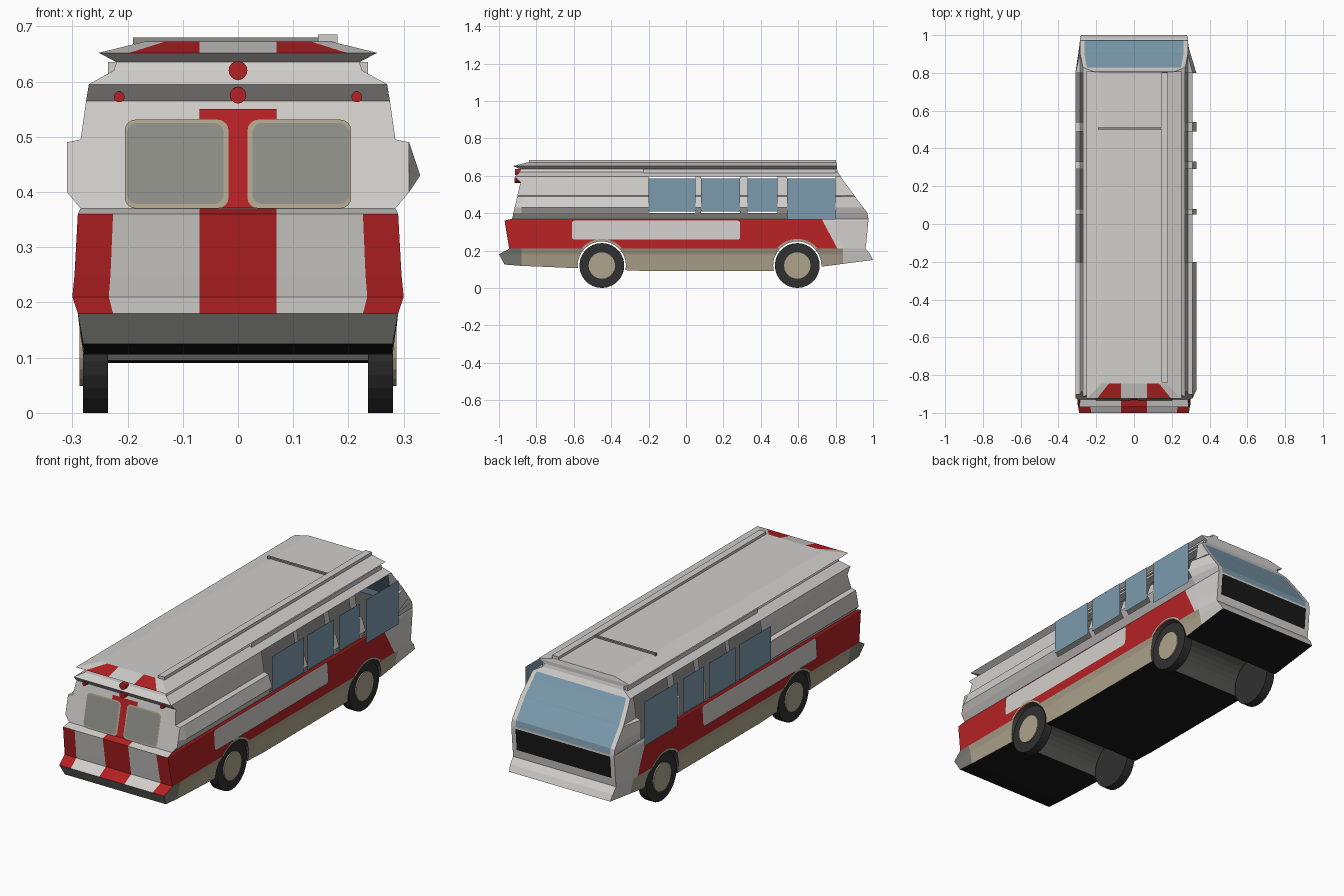
import bpy, bmesh, math

if "Cube" in bpy.data.objects:
    bpy.data.objects.remove(bpy.data.objects["Cube"])

# Flat colours (linear)
COLOURS = {
    "white": (.64, .62, .60), "red": (.46, .015, .017), "tan": (.42, .37, .26),
    "bumper_grey": (.21, .21, .19), "window_grey": (.27, .27, .25),
    "glass_blue": (.20, .33, .42), "black": (.009, .009, .009),
    "tyre": (.03, .03, .031), "dark_grey": (.09, .09, .085)}
MATS = []
for n, c in COLOURS.items():
    m = bpy.data.materials.new(n)
    m.diffuse_color = (*c, 1)
    m.use_nodes = True
    m.node_tree.nodes["Principled BSDF"].inputs["Base Color"].default_value = m.diffuse_color
    MATS.append(m)
IDX = {n: i for i, n in enumerate(COLOURS)}


def make(name, verts, faces, mats):
    """Mesh object; mats is one colour name or one per face."""
    me = bpy.data.meshes.new(name)
    me.from_pydata(verts, [], faces)
    for m in MATS:
        me.materials.append(m)
    for i, p in enumerate(me.polygons):
        p.material_index = IDX[mats if isinstance(mats, str) else mats[i]]
    ob = bpy.data.objects.new(name, me)
    bpy.context.collection.objects.link(ob)
    return ob


def box(name, x0, x1, y0, y1, z0, z1, mat):
    v = [(x, y, z) for z in (z0, z1) for x, y in ((x0, y0), (x1, y0), (x1, y1), (x0, y1))]
    f = [(3, 2, 1, 0), (4, 5, 6, 7)] + [(i, (i + 1) % 4, (i + 1) % 4 + 4, i + 4) for i in range(4)]
    return make(name, v, f, mat)


def cylinder(name, axis, a0, a1, u, z, r, mat, n=28):
    """Cylinder along x or y from a0 to a1; u is the other horizontal coordinate."""
    v = []
    for a in (a0, a1):
        for i in range(n):
            t = 2 * math.pi * i / n
            p, q = u + r * math.cos(t), z + r * math.sin(t)
            v.append((a, p, q) if axis == "x" else (p, a, q))
    f = [tuple(range(n - 1, -1, -1)), tuple(range(n, 2 * n))]
    f += [(i, (i + 1) % n, (i + 1) % n + n, i + n) for i in range(n)]
    ob = make(name, v, f, mat)
    bm = bmesh.new()
    bm.from_mesh(ob.data)
    bmesh.ops.recalc_face_normals(bm, faces=bm.faces)
    bm.to_mesh(ob.data)
    bm.free()
    return ob


def plate(name, u0, u1, z0, z1, r, place, mat):
    """Rounded rectangle laid on a surface by place(u, z)."""
    pts = []
    for cu, cz, s in ((u1 - r, z1 - r, 0), (u0 + r, z1 - r, 1), (u0 + r, z0 + r, 2), (u1 - r, z0 + r, 3)):
        for k in range(5 if r else 1):
            t = math.pi / 2 * (s + k / 4)
            pts.append(place(cu + r * math.cos(t), cz + r * math.sin(t)))
    return make(name, pts, [tuple(range(len(pts)))], mat)


# Body as stacked rings: half width, height, rear y, front y
COLS = [-.88, -.20, .05, .08, .29, .33, .49, .54]
NC = len(COLS) + 2
NS = NC + 1                      # edges along one side
LOWER = [(.28, None, -.97, 1.0), (.29, .18, -1.0, .985), (.30, .21, -.945, .96),
         (.296, .25, -.952, .965), (.29, .36, -.97, .975), (.285, .37, -.93, .975)]
UPPER = [(.285, .37, -.93, .975), (.31, .40, -.923, .97), (.31, .43, -.916, .948),
         (.31, .49, -.902, .903), (.285, .495, -.901, .90), (.275, .565, -.885, .848),
         (.27, .595, -.915, .828), (.225, .62, -.89, .812), (.22, .635, -.885, .808),
         (.252, .652, -.925, .808), (.17, .672, -.845, .804)]


def belly(y):
    return .09 + max(0, -.52 - y) * .078 + max(0, y - .54) * .13


def ring(w, z, yr, yf):
    t = 0 if z is None else min(1, max(0, (z - .21) / .15))
    cols = [max(COLS[0], yr + .03)] + COLS[1:] + [.81 - .08 * t, .84 - .04 * t]
    wf, s, g = min(w, .285), .78 * w, .92 * min(w, .285)
    wr = .33 if z == .43 else w
    p = [(w, yr)] + [(wr, y) for y in cols] + [(wf, yf), (g, yf), (-g, yf), (-wf, yf)]
    p += [(-w, y) for y in reversed(cols)] + [(-w, yr)]
    p += [(x, yr) for x in (-s, -.07, .07, s)]
    return [(x, y, belly(y) if z is None else z) for x, y in p]


def side_of(i):
    if i < NS:
        return "side", i
    if i < NS + 3:
        return "front", i - NS
    if i < 2 * NS + 3:
        return "side", 2 * NS + 2 - i
    return "rear", i - 2 * NS - 3


def cap(base, flip):
    n, out = 2 * NS + 8, []
    for k in range(NS):
        f = [k] + (list(range(n - 1, n - 5, -1)) if k == 0 else [])
        f += [2 * NS + 3 - k, 2 * NS + 2 - k]
        f += ([NS + 2, NS + 1] if k == NS - 1 else []) + [k + 1]
        out.append(tuple(base + i for i in (reversed(f) if flip else f)))
    return out


def stack(name, levels, rule, bottom, top):
    v, f, m = [], [], []
    for lv in levels:
        v += ring(*lv)
    n = 2 * NS + 8
    for l in range(len(levels) - 1):
        for i in range(n):
            c = rule(l, *side_of(i))
            if c:
                j = (i + 1) % n
                f.append((l * n + i, l * n + j, l * n + n + j, l * n + n + i))
                m.append(c)
    for colour, base, flip in ((bottom, 0, False), (top, (len(levels) - 1) * n, True)):
        if colour:
            faces = cap(base, flip)
            f += faces
            m += [colour] * len(faces)
    return make(name, v, f, m)


def lower_rule(l, s, k):
    if s == "front":
        return "black" if l == 3 and k == 1 else "white"
    if s == "rear":
        return "bumper_grey" if l == 0 else ("red" if k in (0, 2, 4) and (l < 4 or k == 2) else "white")
    if l < 2:
        return "bumper_grey" if k == 0 else "white" if k == NS - 1 else "tan"
    return "red" if k < NS - 2 else "white"


def upper_rule(l, s, k):
    if s == "side" and 1 <= l <= 5 and k in (2, 4, 6, 8, 9):
        return None                                   # window openings
    if s == "front" and k == 1 and l <= 5:
        return "glass_blue"                           # windshield
    if s == "rear" and l == 9 and k in (1, 3):
        return "red"
    return "white"


lower = stack("lower_body", LOWER, lower_rule, "black", "dark_grey")
stack("upper_body_and_roof", UPPER, upper_rule, None, "white")

# Wheels, axle channels and arch trims
for end, y in (("rear", -.45), ("front", .595)):
    cut = cylinder(end + "_axle_cutter", "x", -.4, .4, y, .12, .129, "dark_grey", 32)
    cut.hide_render = True
    cut.display_type = "WIRE"
    mod = lower.modifiers.new(end + "_arch", "BOOLEAN")
    mod.operation, mod.solver, mod.object = "DIFFERENCE", "EXACT", cut
    for side, s in (("right", 1), ("left", -1)):
        tag = f"{end}_{side}_"
        cylinder(tag + "tyre", "x", s * .235, s * .281, y, .12, .12, "tyre")
        cylinder(tag + "hub", "x", s * .25, s * .287, y, .12, .071, "tan", 20)
        arc = [(s * .303, y + r * math.cos(t), .12 + r * math.sin(t))
               for t in [math.radians(42 + 8 * i) for i in range(13)] for r in (.129, .142)]
        make(tag + "arch_trim", arc, [(2 * i, 2 * i + 1, 2 * i + 3, 2 * i + 2) for i in range(12)], "tan")

# Side windows, white side panels and roof edge rails
for side, s in (("right", 1), ("left", -1)):
    for i, (y0, y1, z0) in enumerate(((-.2, .05, .41), (.08, .29, .41), (.33, .49, .41), (.54, .80, .365))):
        plate(f"{side}_window_{i + 1}", y0, y1, z0, .585, 0, lambda u, z: (s * .33, u, z), "glass_blue")
    plate(side + "_white_panel", -.61, .29, .258, .36, .015,
          lambda u, z: (s * (.300 - (z - .25) * .055), u, z), "white")
    box(side + "_roof_edge_rail", s * .19, s * .235, -.23, .80, .605, .635, "white")


# Rear door details
def rear(off):
    return lambda u, z: (u, -.93 + (z - .37) * .23 - off, z)


plate("rear_centre_stripe", -.07, .07, .371, .55, 0, rear(.003), "red")
for side, s in (("right", 1), ("left", -1)):
    a, b = sorted((s * .017, s * .205))
    plate(side + "_rear_window_frame", a, b, .37, .531, .02, rear(.005), "tan")
    a, b = sorted((s * .026, s * .201))
    plate(side + "_rear_window", a, b, .378, .525, .018, rear(.007), "window_grey")
    cylinder(side + "_rear_marker_light", "y", -.912, -.88, s * .215, .572, .01, "red", 10)
cylinder("rear_lower_light", "y", -.918, -.88, 0, .575, .015, "red", 16)
cylinder("rear_upper_light", "y", -.915, -.87, 0, .62, .017, "red", 16)

# Roof rail and crossbar
box("roof_rail", .145, .18, -.84, .803, .66, .685, "white")
box("roof_crossbar", -.19, .18, .50, .512, .668, .68, "window_grey")
